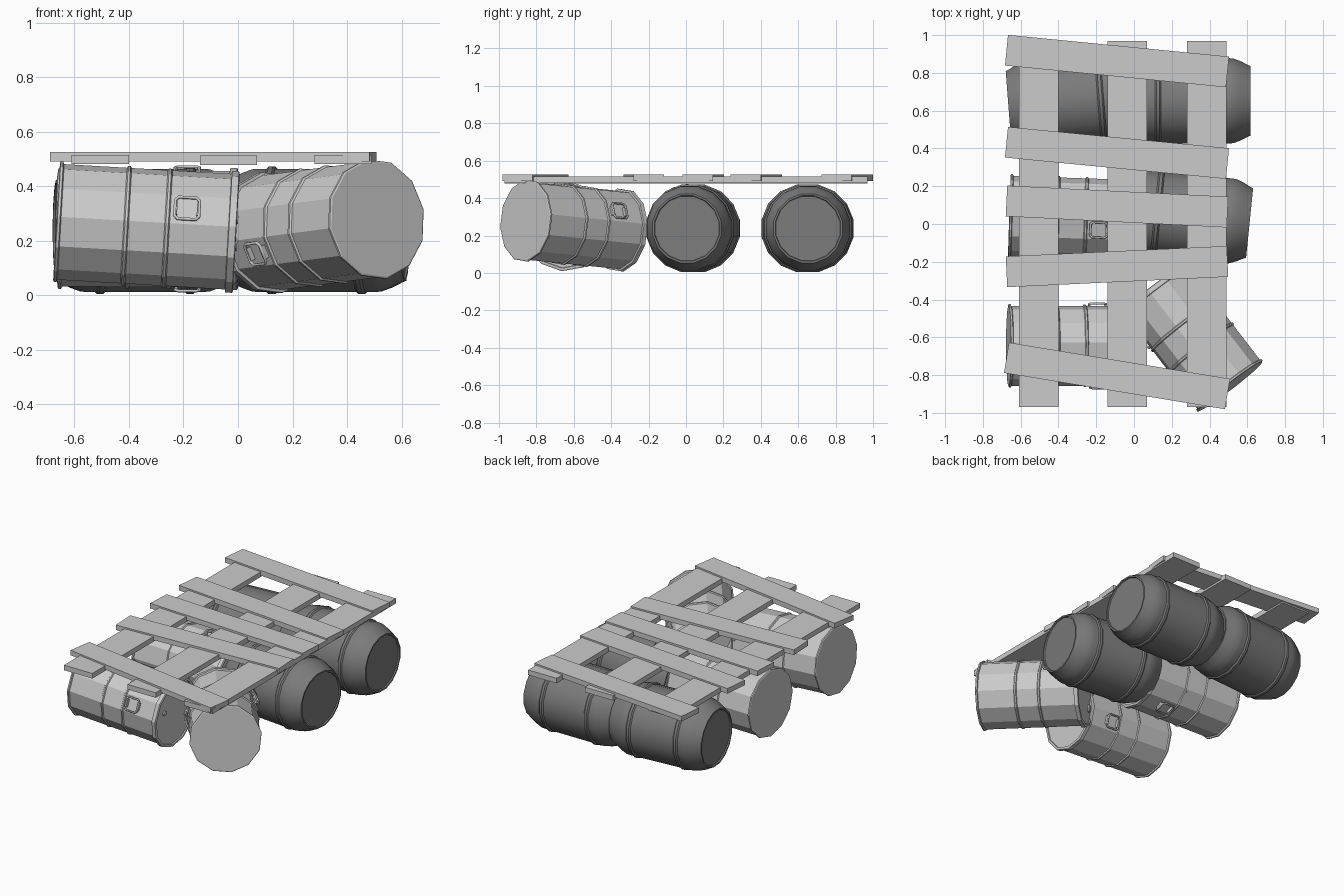
import bpy, bmesh, math
from mathutils import Vector, Matrix

if "Cube" in bpy.data.objects:
    bpy.data.objects.remove(bpy.data.objects["Cube"])

dark = bpy.data.materials.new("dark_plastic")
dark.diffuse_color = (0.2, 0.2, 0.2, 1)
dark.use_nodes = True
dark.node_tree.nodes["Principled BSDF"].inputs["Base Color"].default_value = dark.diffuse_color


def add(name, bm, matrix=None, smooth=None, mat=None):
    bmesh.ops.recalc_face_normals(bm, faces=bm.faces)
    me = bpy.data.meshes.new(name)
    bm.to_mesh(me)
    bm.free()
    ob = bpy.data.objects.new(name, me)
    bpy.context.collection.objects.link(ob)
    if matrix:
        ob.matrix_world = matrix
    if smooth:
        me.polygons.foreach_set("use_smooth", [True] * len(me.polygons))
        me.set_sharp_from_angle(angle=math.radians(smooth))
    if mat:
        me.materials.append(mat)
    return ob


def frame(p0, p1, roll):
    # local x runs along the barrel axis from p0 to p1
    p0, p1 = Vector(p0), Vector(p1)
    rot = (p1 - p0).to_track_quat('X', 'Z').to_matrix().to_4x4()
    return Matrix.Translation(p0) @ rot @ Matrix.Rotation(math.radians(roll), 4, 'X')


def lathe(profile, sides):
    bm = bmesh.new()
    rings = []
    for s, r in profile:
        ang = [(k + 0.5) * 2 * math.pi / sides for k in range(sides)]
        rings.append([bm.verts.new((s, r * math.cos(a), r * math.sin(a))) for a in ang])
    for a, b in zip(rings, rings[1:]):
        for k in range(sides):
            j = (k + 1) % sides
            bm.faces.new((a[k], a[j], b[j], b[k]))
    bm.faces.new(rings[0])
    bm.faces.new(rings[-1])
    return bm


def box(name, loc, size, rot=0, matrix=Matrix()):
    bm = bmesh.new()
    bmesh.ops.create_cube(bm, size=1, matrix=Matrix.Diagonal((*size, 1)))
    return add(name, bm, matrix @ Matrix.Translation(loc) @ Matrix.Rotation(rot, 4, 'Z'))


def rib(s, w, r, h):
    return [(s - w, r), (s - w * 0.5, r + h), (s + w * 0.5, r + h), (s + w, r)]


def handle(name, side, m):
    # rounded wire loop standing just off the drum wall
    cu = bpy.data.curves.new(name, 'CURVE')
    cu.dimensions = '3D'
    cu.bevel_depth = 0.006
    cu.bevel_resolution = 1
    sp = cu.splines.new('POLY')
    pts = []
    for sx, sz in ((1, 1), (-1, 1), (-1, -1), (1, -1)):
        corner = [(0.045, 0.03), (0.033, 0.042)]
        if sx * sz < 0:
            corner.reverse()
        pts += [(0.475 + sx * a, side * 0.224, sz * b) for a, b in corner]
    sp.points.add(len(pts) - 1)
    for p, c in zip(sp.points, pts):
        p.co = (*c, 1)
    sp.use_cyclic_u = True
    ob = bpy.data.objects.new(name, cu)
    bpy.context.collection.objects.link(ob)
    ob.matrix_world = m
    # mounting lugs
    for dx in (-0.042, 0.042):
        box(name + "_lug", (0.475 + dx, side * 0.212, 0), (0.012, 0.028, 0.05), 0, m)


def metal_drum(name, p0, p1, roll):
    m = frame(p0, p1, roll)
    r = 0.213
    prof = [(0, 0.216), (0.003, 0.222), (0.012, 0.222), (0.016, r)]
    prof += rib(0.255, 0.009, r, 0.007) + rib(0.405, 0.009, r, 0.007)
    prof += [(0.63, r), (0.632, 0.224), (0.657, 0.224), (0.66, 0.218), (0.66, 0.208), (0.653, 0.206)]
    add(name, lathe(prof, 12), m)
    for side in (-1, 1):
        handle(name + "_handle", side, m)
    # bungs on the lid
    for y, rad in ((0.13, 0.025), (-0.13, 0.016)):
        add(name + "_bung", lathe([(0.65, rad), (0.664, rad)], 10), m @ Matrix.Translation((0, y, 0)))


def plastic_barrel(name, p0, p1):
    r = 0.23
    half = [(0.008, 0.165), (0.008, 0.175), (0, 0.178), (0, 0.188), (0.012, 0.193),
            (0.05, 0.213), (0.09, 0.228), (0.11, r)] + rib(0.16, 0.016, r, 0.008)
    prof = half + [(0.65 - s, q) for s, q in reversed(half)]
    add(name, lathe(prof, 16), frame(p0, p1, 0), 30, dark)


# deck: long bearers below, skewed cross planks on top
for x, z in ((-0.505, 0.498), (-0.035, 0.495), (0.385, 0.498)):
    box("bearer_plank", (x, 0, z), (0.21, 1.94, 0.034))
for yl, yr in ((0.92, 0.805), (0.433, 0.32), (0.122, 0.063), (-0.253, -0.198), (-0.708, -0.9)):
    a = math.atan2(yr - yl, 1.17)
    box("cross_plank", (-0.09, (yl + yr) / 2, 0.508), (1.17 / math.cos(a), 0.163, 0.034), a)

# floats
metal_drum("front_left_drum", (-0.665, -0.645, 0.27), (-0.01, -0.645, 0.232), -20)
metal_drum("middle_left_drum", (-0.66, 0.042, 0.245), (-0.005, 0.02, 0.243), -75)
metal_drum("front_right_drum", (0.51, -0.86, 0.28), (0.11, -0.34, 0.228), -24)
plastic_barrel("middle_right_barrel", (0.612, 0.005, 0.238), (-0.03, 0.07, 0.238))
plastic_barrel("back_right_barrel", (0.617, 0.652, 0.238), (-0.03, 0.652, 0.238))
plastic_barrel("back_left_barrel", (-0.665, 0.625, 0.238), (-0.015, 0.675, 0.238))
